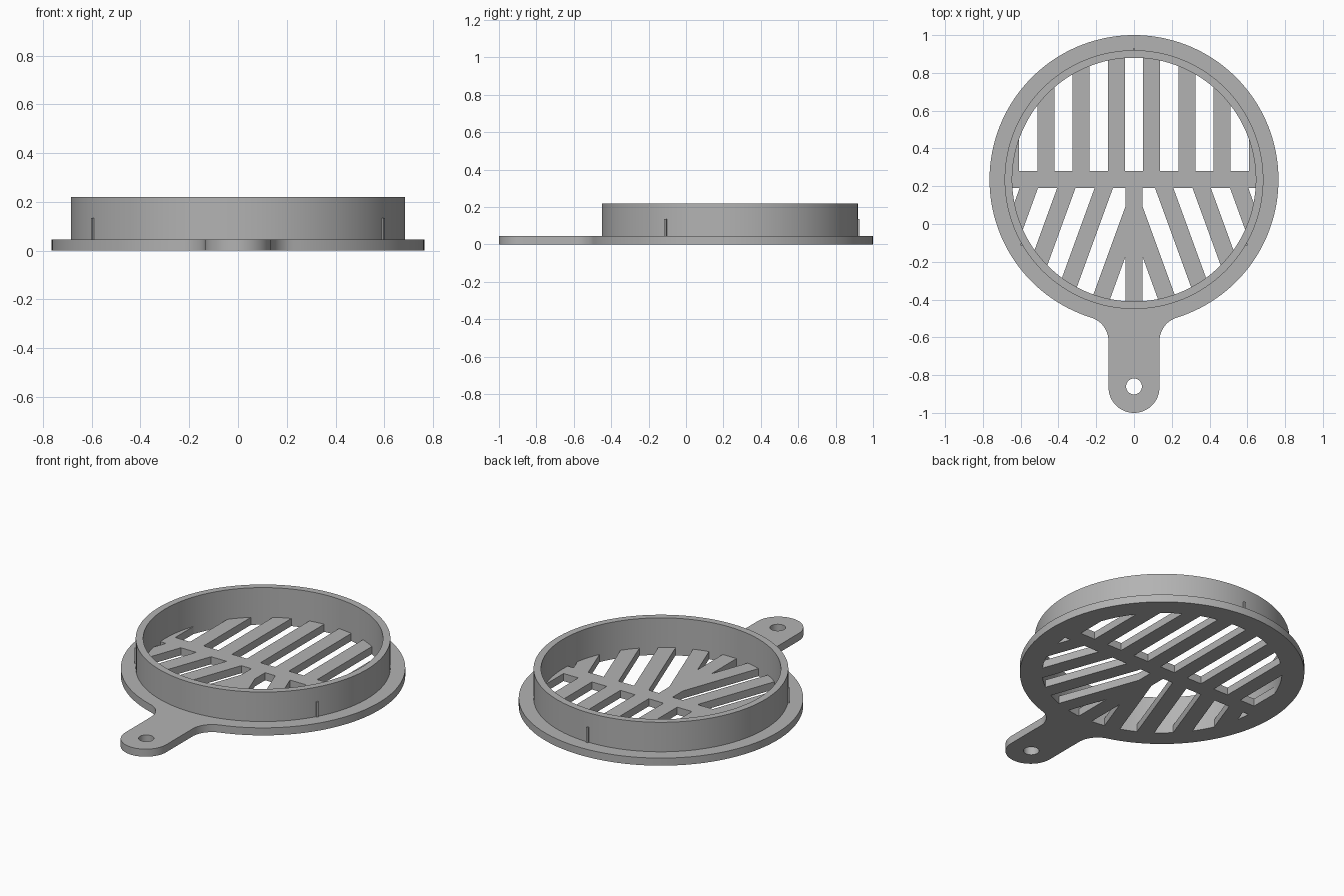
import bpy, bmesh, math
from mathutils import Vector

if "Cube" in bpy.data.objects:
    bpy.data.objects.remove(bpy.data.objects["Cube"])

CY = 0.235                 # centre of the round part
R_RIM, R_WALL, R_IN = 0.765, 0.685, 0.645
T, TOP = 0.045, 0.22       # plate thickness, wall top
SEG = 128

mat = bpy.data.materials.new("grey plastic")
mat.diffuse_color = (0.45, 0.45, 0.45, 1)
mat.use_nodes = True
mat.node_tree.nodes["Principled BSDF"].inputs["Base Color"].default_value = mat.diffuse_color


def arc(cx, cy, r, a0, a1, n):
    """Points on an arc, angles in degrees, both ends included."""
    return [(cx + r * math.cos(math.radians(a0 + (a1 - a0) * i / n)),
             cy + r * math.sin(math.radians(a0 + (a1 - a0) * i / n))) for i in range(n + 1)]


def clip(poly, nx, ny, d):
    """Keep the part of a convex polygon where nx*x + ny*y >= d."""
    out = []
    for i, p in enumerate(poly):
        q = poly[(i + 1) % len(poly)]
        a, b = nx * p[0] + ny * p[1] - d, nx * q[0] + ny * q[1] - d
        if a >= 0:
            out.append(p)
        if a * b < 0:
            t = a / (a - b)
            out.append((p[0] + t * (q[0] - p[0]), p[1] + t * (q[1] - p[1])))
    return [p for i, p in enumerate(out)
            if (Vector(p) - Vector(out[i - 1])).length > 1e-4]


def finish(name, bm):
    bmesh.ops.remove_doubles(bm, verts=bm.verts, dist=1e-5)
    bmesh.ops.recalc_face_normals(bm, faces=bm.faces)
    me = bpy.data.meshes.new(name)
    bm.to_mesh(me)
    bm.free()
    me.materials.clear()
    me.materials.append(mat)
    ob = bpy.data.objects.new(name, me)
    bpy.context.collection.objects.link(ob)
    bpy.ops.object.select_all(action='DESELECT')
    ob.select_set(True)
    bpy.context.view_layer.objects.active = ob
    bpy.ops.object.shade_smooth_by_angle(angle=math.radians(30))
    return ob


def extruded(name, loops, z0, z1):
    """Filled outline with holes, extruded from z0 to z1."""
    cu = bpy.data.curves.new(name + "_outline", 'CURVE')
    cu.dimensions, cu.fill_mode = '2D', 'BOTH'
    cu.extrude = (z1 - z0) / 2
    for pts in loops:
        s = cu.splines.new('POLY')
        s.points.add(len(pts) - 1)
        for sp, p in zip(s.points, pts):
            sp.co = (p[0], p[1], 0, 1)
        s.use_cyclic_u = True
    tmp = bpy.data.objects.new(name + "_outline", cu)
    bpy.context.collection.objects.link(tmp)
    dg = bpy.context.evaluated_depsgraph_get()
    me = bpy.data.meshes.new_from_object(tmp.evaluated_get(dg))
    bm = bmesh.new()
    bm.from_mesh(me)
    bmesh.ops.translate(bm, verts=bm.verts, vec=(0, 0, (z0 + z1) / 2))
    bpy.data.objects.remove(tmp)
    bpy.data.curves.remove(cu)
    bpy.data.meshes.remove(me)
    return finish(name, bm)


# Plate outline: round rim, filleted neck, rounded handle
HW, F = 0.135, 0.13
fx = HW + F
fy = CY - math.sqrt((R_RIM + F) ** 2 - fx ** 2)
a = math.degrees(math.atan2(fy - CY, fx))
outline = arc(0, CY, R_RIM, a, 180 - a, SEG)
outline += arc(-fx, fy, F, -a, 0, 12)[1:]
outline += arc(0, -1 + HW, HW, 180, 360, 32)
outline += arc(fx, fy, F, 180, 180 + a, 12)[:-1]

# Grille openings, each clipped out of the inner disc
disc = arc(0, CY, R_IN, 0, 360, SEG)[:-1]
holes = [arc(0, -0.86, 0.042, 0, 360, 32)[:-1]]
upper = clip(disc, 0, 1, 0.28)
for i in range(-3, 4):                       # straight slots
    x = i * 0.1865
    holes.append(clip(clip(upper, 1, 0, x - 0.0485), -1, 0, -x - 0.0485))
k = math.tan(math.radians(20))
lower = clip(clip(disc, 0, -1, -0.19), 1, 0, 0.045)
for i in range(-1, 4):                       # slanted slots, mirrored
    u0 = 0.01 + 0.1985 * i                   # slot edges along y = 0.19
    u1 = u0 + 0.1015
    h = clip(clip(lower, 1, k, u0 + k * 0.19), -1, -k, -u1 - k * 0.19)
    if len(h) > 2:
        holes.append(h)
        holes.append([(-x, y) for x, y in reversed(h)])

extruded("grille_plate", [outline] + holes, 0, T)

# Upright collar
bm = bmesh.new()
rings = [[bm.verts.new((x, y, z)) for x, y in arc(0, CY, r, 0, 360, SEG)[:-1]]
         for r, z in ((R_WALL, T), (R_WALL, TOP), (R_IN, TOP), (R_IN, T))]
for j in range(3):
    for i in range(SEG):
        n = (i + 1) % SEG
        bm.faces.new((rings[j][i], rings[j][n], rings[j + 1][n], rings[j + 1][i]))
finish("collar", bm)

# Three small grip ribs on the collar
for n, ang in enumerate((90, 210, 330)):
    t = math.radians(ang)
    d, s = Vector((math.cos(t), math.sin(t))), Vector((-math.sin(t), math.cos(t)))
    c = Vector((0, CY))
    pts = [c + d * r + s * w for r, w in ((0.675, -0.006), (0.693, -0.006),
                                          (0.693, 0.006), (0.675, 0.006))]
    extruded(f"grip_rib_{n + 1}", [[tuple(p) for p in pts]], T, 0.135)
